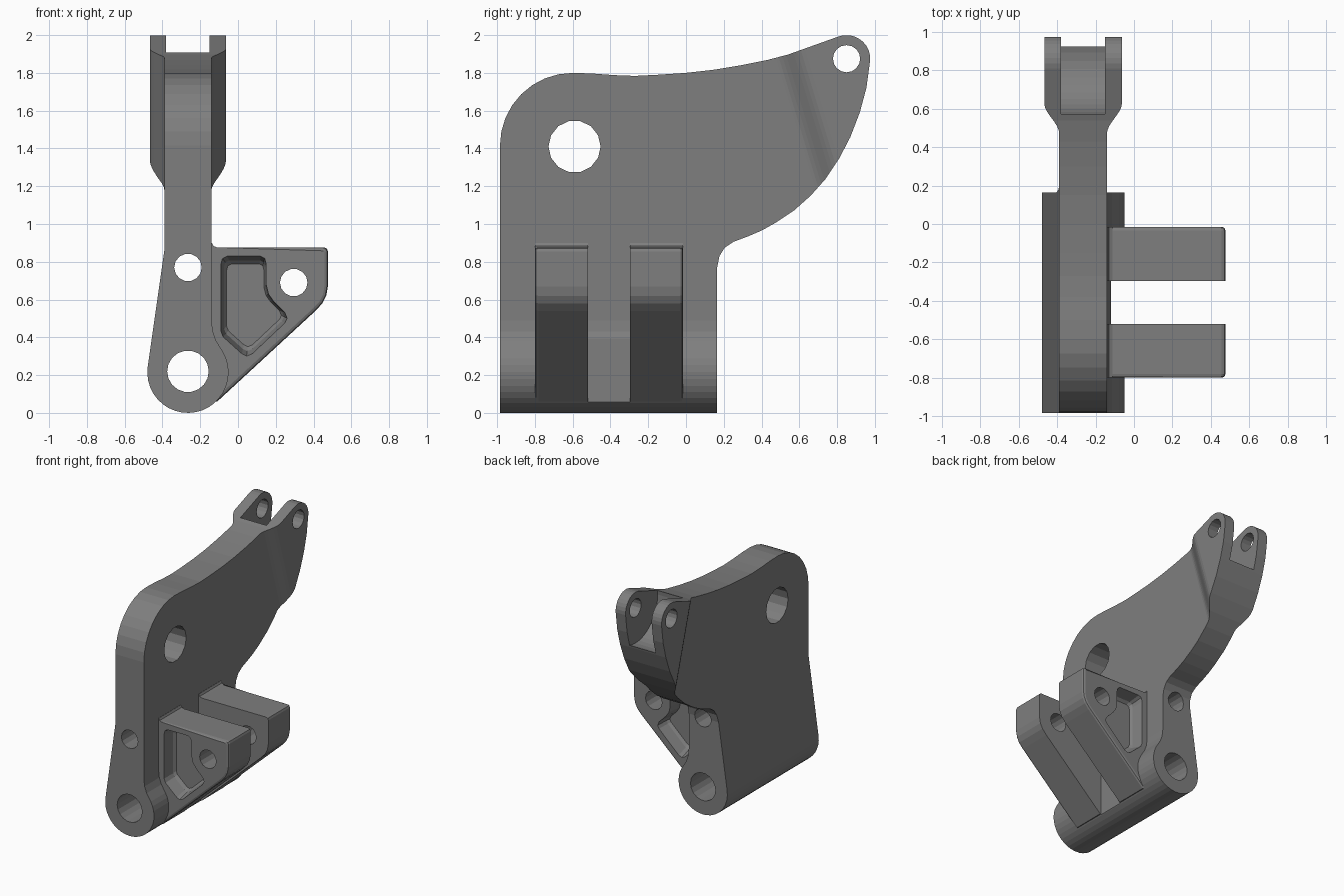
import bpy, bmesh, math

if "Cube" in bpy.data.objects:
    bpy.data.objects.remove(bpy.data.objects["Cube"], do_unlink=True)

grey = bpy.data.materials.new("machined grey")
grey.use_nodes = True
grey.diffuse_color = (0.21, 0.21, 0.21, 1)
grey.node_tree.nodes["Principled BSDF"].inputs["Base Color"].default_value = grey.diffuse_color


def along_x(u, v, w):
    return (w, u, v)


def along_y(u, v, w):
    return (u, w, v)


def arc(cu, cv, r, a0, a1, n):
    steps = [math.radians(a0 + (a1 - a0) * i / n) for i in range(n + 1)]
    return [(cu + r * math.cos(a), cv + r * math.sin(a)) for a in steps]


def circle(cu, cv, r, n):
    return arc(cu, cv, r, 0, 360, n)[:-1]


def loft(name, points, place, levels):
    """Stack copies of a profile; each level is (distance, scale about the middle)."""
    mu = sum(p[0] for p in points) / len(points)
    mv = sum(p[1] for p in points) / len(points)
    bm = bmesh.new()
    rings = []
    for w, s in levels:
        rings.append([bm.verts.new(place(mu + (u - mu) * s, mv + (v - mv) * s, w)) for u, v in points])
    bm.faces.new(rings[0])
    bm.faces.new(rings[-1])
    n = len(points)
    for low, high in zip(rings, rings[1:]):
        for i in range(n):
            j = (i + 1) % n
            bm.faces.new((low[i], low[j], high[j], high[i]))
    bmesh.ops.recalc_face_normals(bm, faces=bm.faces)
    mesh = bpy.data.meshes.new(name)
    bm.to_mesh(mesh)
    bm.free()
    mesh.materials.append(grey)
    obj = bpy.data.objects.new(name, mesh)
    bpy.context.collection.objects.link(obj)
    return obj


def prism(name, points, place, start, end):
    return loft(name, points, place, [(start, 1), (end, 1)])


def combine(obj, tool, operation):
    mod = obj.modifiers.new("combine", "BOOLEAN")
    mod.operation, mod.object, mod.solver = operation, tool, "EXACT"
    bpy.context.view_layer.objects.active = obj
    bpy.ops.object.modifier_apply(modifier=mod.name)
    bpy.data.objects.remove(tool, do_unlink=True)


MID = -0.265          # middle of the plate in x
PIN = (0.85, 1.875)   # fork pin in y, z
FRONT, BACK = -0.985, 0.165

# Plate: thin wall that swells into a round barrel at the bottom
section = arc(MID, 0.215, 0.215, 172, 390, 22)
section += [(-0.115, 0.38), (-0.133, 0.43), (-0.14, 0.49), (-0.14, 2.1), (-0.39, 2.1), (-0.39, 0.86)]
plate = prism("plate", section, along_y, -1.1, 1.1)

# Fork flare: wall thickens in an S curve across a slanted line
half = []
for i in range(9):
    t = i / 8
    half.append((0.995 + 0.165 * t, 0.124 + 0.078 * t * t * (3 - 2 * t)))
half.append((1.7, 0.202))
flare_points = [(s, MID + h) for s, h in half] + [(s, MID - h) for s, h in reversed(half)]


def along_slant(s, x, t):
    return (x, 0.957 * s - 0.29 * t, 0.29 * s + 0.957 * t)


combine(plate, prism("flare", flare_points, along_slant, 0.3, 2.3), "UNION")

# Side outline trims wall and flare together
outline = [(BACK, -0.1), (FRONT, -0.1)]
outline += arc(-0.6, 1.415, 0.385, 180, 90, 8)
outline += [(-0.5, 1.797), (-0.38, 1.788), (-0.27, 1.784), (-0.15, 1.79), (0, 1.8),
            (0.15, 1.817), (0.3, 1.842), (0.43, 1.868), (0.54, 1.897)]
outline += arc(*PIN, 0.125, 109, -5, 9)
outline += [(0.955, 1.72), (0.92, 1.59), (0.87, 1.46), (0.81, 1.345), (0.74, 1.24), (0.66, 1.15),
            (0.57, 1.07), (0.48, 1.01), (0.4, 0.965), (0.33, 0.935), (0.25, 0.905),
            (0.205, 0.875), (0.177, 0.83), (BACK, 0.77)]
combine(plate, prism("outline", outline, along_x, -0.8, 0.4), "INTERSECT")

# Fork slot, cross holes, lengthwise holes and the flat between the lugs
cutters = [
    (circle(*PIN, 0.28, 40), along_x, -0.38, -0.15),
    (circle(*PIN, 0.072, 16), along_x, -0.8, 0.4),
    (circle(-0.59, 1.41, 0.138, 14), along_x, -0.8, 0.4),
    (circle(MID, 0.77, 0.073, 14), along_y, -1.2, 1.2),
    (circle(MID, 0.22, 0.11, 18), along_y, -1.2, 1.2),
    ([(-0.12, 0), (0.1, 0), (0.1, 0.9), (-0.12, 0.9)], along_y, -0.52, -0.297),
]
for points, place, start, end in cutters:
    combine(plate, prism("cutter", points, place, start, end), "DIFFERENCE")

# Lugs: two triangular ears with softened outer edges, a pocket and a hole
lug_points = [(-0.15, 0.06), (-0.15, 0.9), (-0.138, 0.9), (-0.13, 0.884), (-0.112, 0.876), (0.455, 0.876),
              (0.47, 0.87), (0.476, 0.855), (0.476, 0.67), (0.467, 0.62), (0.447, 0.58),
              (0.41, 0.54), (-0.11, 0.06)]
pocket_points = [(-0.092, 0.79), (-0.084, 0.82), (-0.06, 0.832), (0.12, 0.832), (0.142, 0.82), (0.15, 0.79),
                 (0.15, 0.68), (0.162, 0.63), (0.19, 0.59), (0.25, 0.53), (0.262, 0.5), (0.25, 0.475),
                 (0.075, 0.31), (0.045, 0.298), (0.02, 0.31), (-0.08, 0.4), (-0.092, 0.43)]
for name, outer, inner in (("front_lug", -0.8, -0.52), ("rear_lug", -0.015, -0.297)):
    lug = prism(name, lug_points, along_y, outer, inner)
    bm = bmesh.new()
    bm.from_mesh(lug.data)
    rim = [e for e in bm.edges if all(abs(v.co.y - outer) < 0.001 and v.co.x > -0.113 for v in e.verts)]
    bmesh.ops.bevel(bm, geom=rim, offset=0.018, segments=2, profile=0.5, affect="EDGES")
    bm.to_mesh(lug.data)
    bm.free()
    into = math.copysign(1, inner - outer)
    levels = [(outer - 0.01 * into, 1), (outer + 0.09 * into, 0.9), (outer + 0.11 * into, 0.82)]
    combine(lug, loft("pocket", pocket_points, along_y, levels), "DIFFERENCE")
    combine(lug, prism("hole", circle(0.295, 0.69, 0.073, 14), along_y, -1.2, 1.2), "DIFFERENCE")
